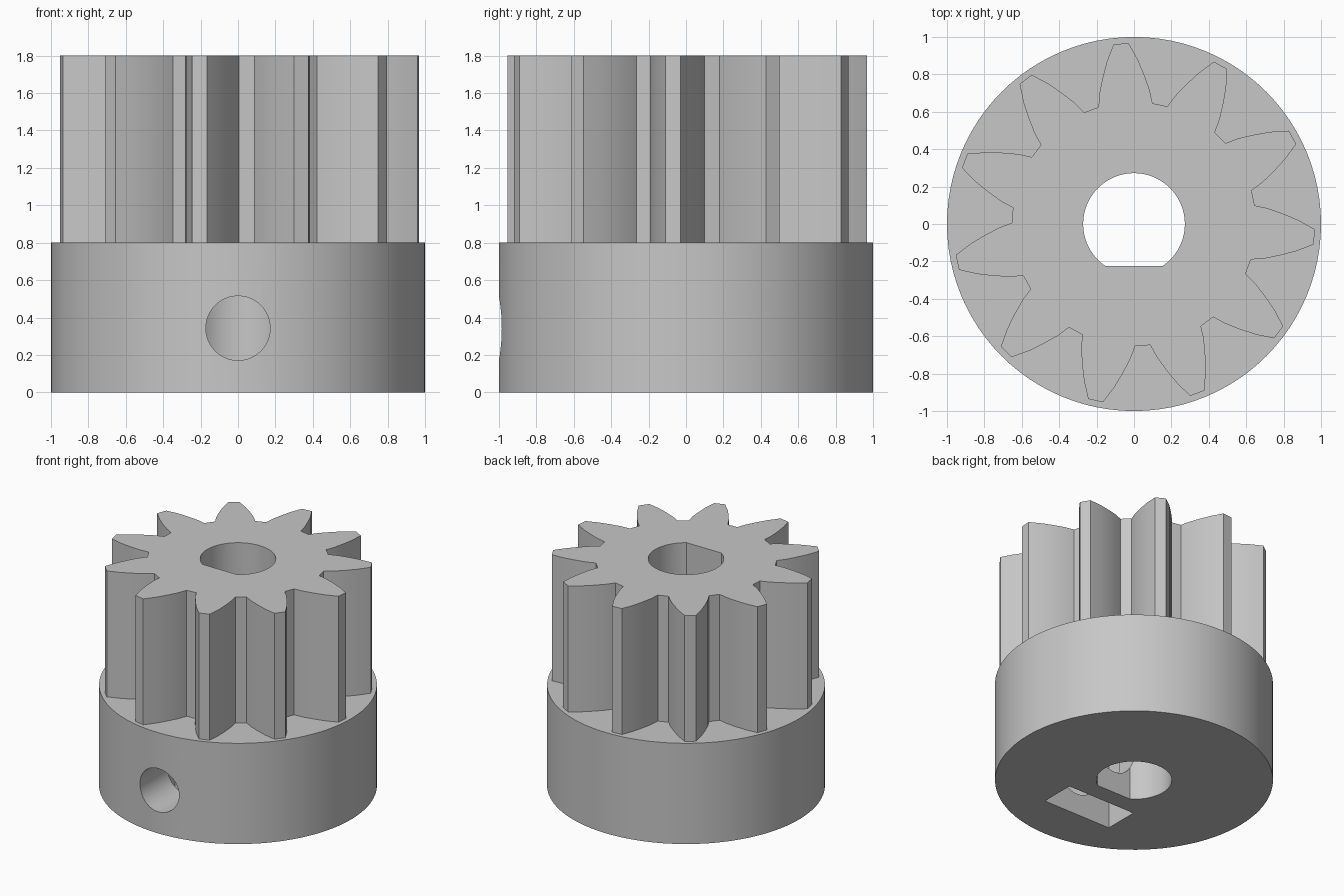
import bpy, bmesh
from math import radians, sin, cos, asin, pi
from mathutils import Matrix

cube = bpy.data.objects.get("Cube")
if cube:
    bpy.data.objects.remove(cube, do_unlink=True)

grey = bpy.data.materials.new("plain grey")
grey.use_nodes = True
colour = (0.57, 0.57, 0.57, 1)
grey.diffuse_color = colour
grey.node_tree.nodes["Principled BSDF"].inputs["Base Color"].default_value = colour

COLLAR_TOP, GEAR_TOP = 0.8, 1.8
SCREW_Z = 0.343
TEETH = 11


def prism(name, outline, low, high, matrix=None):
    """Extrude a closed 2D outline from low to high, then place it."""
    bm = bmesh.new()
    face = bm.faces.new([bm.verts.new((x, y, low)) for x, y in outline])
    made = bmesh.ops.extrude_face_region(bm, geom=[face])["geom"]
    top = [v for v in made if isinstance(v, bmesh.types.BMVert)]
    bmesh.ops.translate(bm, verts=top, vec=(0, 0, high - low))
    bmesh.ops.recalc_face_normals(bm, faces=bm.faces)
    if matrix:
        bm.transform(matrix)
    mesh = bpy.data.meshes.new(name)
    bm.to_mesh(mesh)
    bm.free()
    mesh.materials.append(grey)
    obj = bpy.data.objects.new(name, mesh)
    bpy.context.collection.objects.link(obj)
    return obj


def polar(radius, angle):
    return radius * cos(angle), radius * sin(angle)


def circle(radius, count, start=0.0):
    return [polar(radius, start + 2 * pi * i / count) for i in range(count)]


def activate(obj):
    bpy.ops.object.select_all(action='DESELECT')
    obj.select_set(True)
    bpy.context.view_layer.objects.active = obj


def cut(obj, cutter):
    mod = obj.modifiers.new("cut", 'BOOLEAN')
    mod.operation = 'DIFFERENCE'
    mod.solver = 'EXACT'
    mod.object = cutter
    activate(obj)
    bpy.ops.object.modifier_apply(modifier=mod.name)


# Collar and toothed gear
collar = prism("collar", circle(1.0, 96), 0, COLLAR_TOP)
flank = [(0.653, 12.8), (0.72, 10.8), (0.80, 8.0), (0.88, 5.4), (0.967, 2.4)]
outline = []
for i in range(TEETH):
    middle = radians(94.1) + 2 * pi * i / TEETH
    outline += [polar(r, middle - radians(a)) for r, a in flank]
    outline += [polar(r, middle + radians(a)) for r, a in reversed(flank)]
gear = prism("gear", outline, COLLAR_TOP, GEAR_TOP)

# D-shaped shaft bore, its flat towards the front
BORE, FLAT = 0.272, 0.225
first = -asin(FLAT / BORE)
sweep = pi - 2 * first
bore = prism("bore_cutter", [polar(BORE, first + sweep * i / 48) for i in range(49)], -0.1, 2)

# Screw hole from the front into the bore, and the nut pocket open below
to_front = Matrix.Translation((0, 0, SCREW_Z)) @ Matrix.Rotation(pi / 2, 4, 'X')
screw = prism("screw_cutter", circle(0.172, 48), 0.02, 1.2, to_front)
NUT = 0.30
nut_point = NUT / cos(pi / 6)
shoulder = nut_point / 2
pocket_shape = [(-NUT, -0.5), (NUT, -0.5), (NUT, shoulder), (0, nut_point), (-NUT, shoulder)]
pocket = prism("nut_cutter", pocket_shape, 0.365, 0.64, to_front)

for tool in (bore, screw, pocket):
    cut(collar, tool)
cut(gear, bore)
for tool in (bore, screw, pocket):
    bpy.data.objects.remove(tool, do_unlink=True)

# Smooth round walls, crisp edges
for part in (collar, gear):
    activate(part)
    bpy.ops.object.shade_smooth_by_angle(angle=radians(20))
